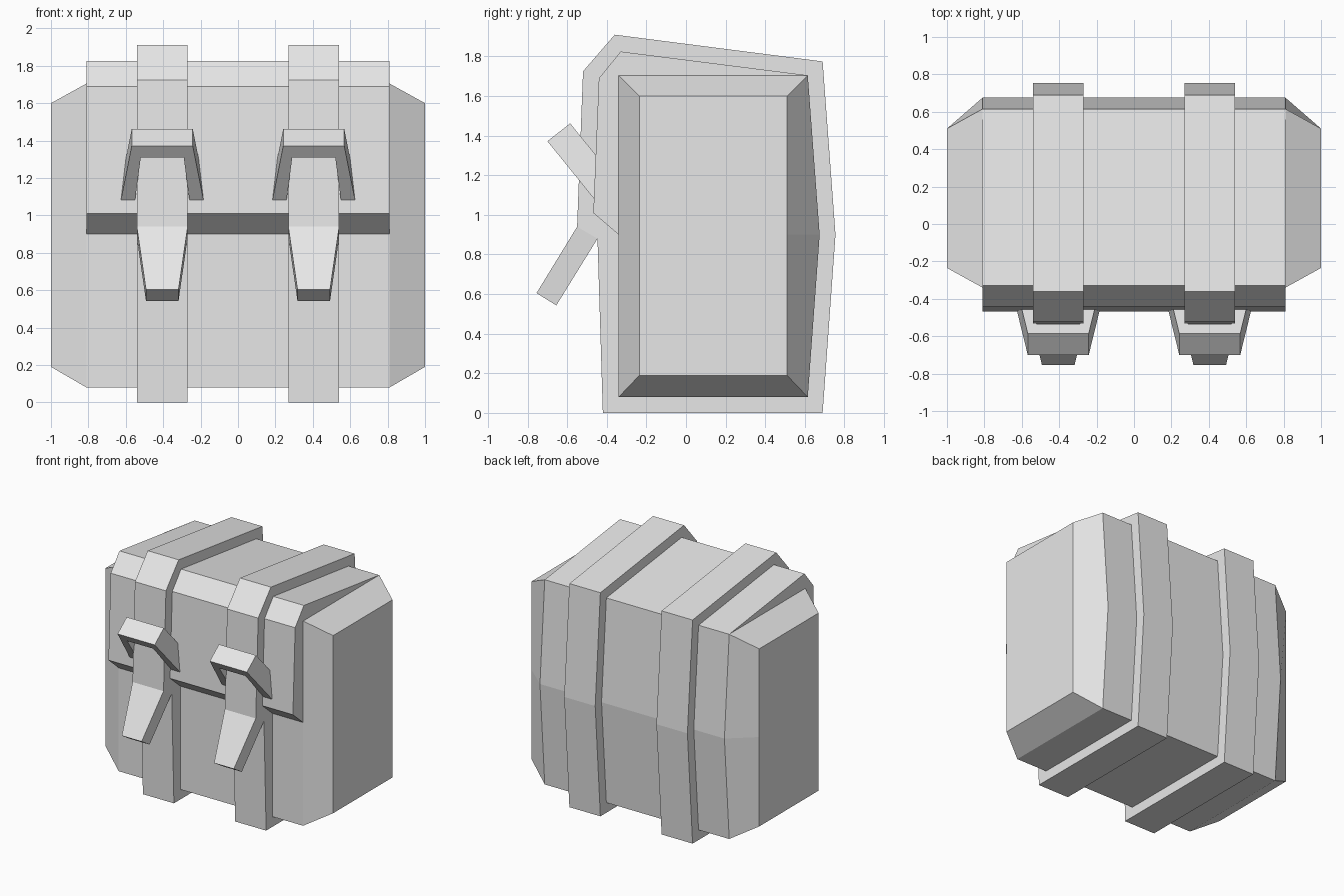
import bpy
import bmesh

default = bpy.data.objects.get("Cube")
if default:
    bpy.data.objects.remove(default, do_unlink=True)

grey = bpy.data.materials.new("plain grey")
grey.use_nodes = True
grey.diffuse_color = (0.8, 0.8, 0.8, 1)
grey.node_tree.nodes["Principled BSDF"].inputs["Base Color"].default_value = (0.8, 0.8, 0.8, 1)


def loft(name, rings):
    """Skin a closed solid through rings that have equal point counts."""
    bm = bmesh.new()
    loops = [[bm.verts.new(p) for p in ring] for ring in rings]
    n = len(loops[0])
    for a, b in zip(loops, loops[1:]):
        for i in range(n):
            j = (i + 1) % n
            bm.faces.new((a[i], a[j], b[j], b[i]))
    bm.faces.new(loops[0])
    bm.faces.new(loops[-1])
    bmesh.ops.recalc_face_normals(bm, faces=bm.faces)
    mesh = bpy.data.meshes.new(name)
    bm.to_mesh(mesh)
    bm.free()
    mesh.materials.append(grey)
    obj = bpy.data.objects.new(name, mesh)
    bpy.context.collection.objects.link(obj)
    return obj


def section(x, profile):
    return [(x, y, z) for y, z in profile]


# Bag body with bevelled ends and a slightly bulging back
middle = [(-.34, .08), (-.34, 1.705), (.615, 1.705), (.675, .9), (.615, .08)]
end = [(-.235, .19), (-.235, 1.6), (.51, 1.6), (.51, .9), (.51, .19)]
loft("bag_body", [section(-1, end), section(-.81, middle),
                  section(.81, middle), section(1, end)])

# Lid folded over the top and the upper front
lid = [(-.34, .9), (-.468, 1.01), (-.44, 1.69), (-.33, 1.825), (.615, 1.705)]
loft("lid_flap", [section(-.81, lid), section(.81, lid)])

# Strap loop outline, wrapped right around the bag
strap = [(-.42, 0), (-.447, .88), (-.55, .94), (-.52, 1.725),
         (-.36, 1.91), (.69, 1.775), (.755, .9), (.69, 0)]

for side, cx in (("right", -.405), ("left", .405)):
    half = .136
    loft(side + "_strap", [section(cx - half, strap), section(cx + half, strap)])

    # Loose strap end, tapering and sticking out at the front
    rings = []
    for w, (front_y, front_z), (back_y, back_z) in (
            (half, (-.55, .94), (-.447, .88)),
            (.087, (-.755, .605), (-.655, .543))):
        rings.append([(cx - w, front_y, front_z), (cx + w, front_y, front_z),
                      (cx + w, back_y, back_z), (cx - w, back_y, back_z)])
    loft(side + "_strap_end", rings)

    # Tilted arch buckle around the strap
    half_arch = [(.223, 1.07), (.163, 1.372), (.115, 1.31), (.147, 1.07)]
    (ob, ot, it, ib) = half_arch
    arch = [ob, ot] + [(-x, z) for x, z in (ot, ob, ib, it)] + [it, ib]
    front = [(cx + x, -.70 + (1.372 - z) * .81, z) for x, z in arch]
    back = [(x, y + .115, z + .09) for x, y, z in front]
    loft(side + "_buckle", [front, back])
